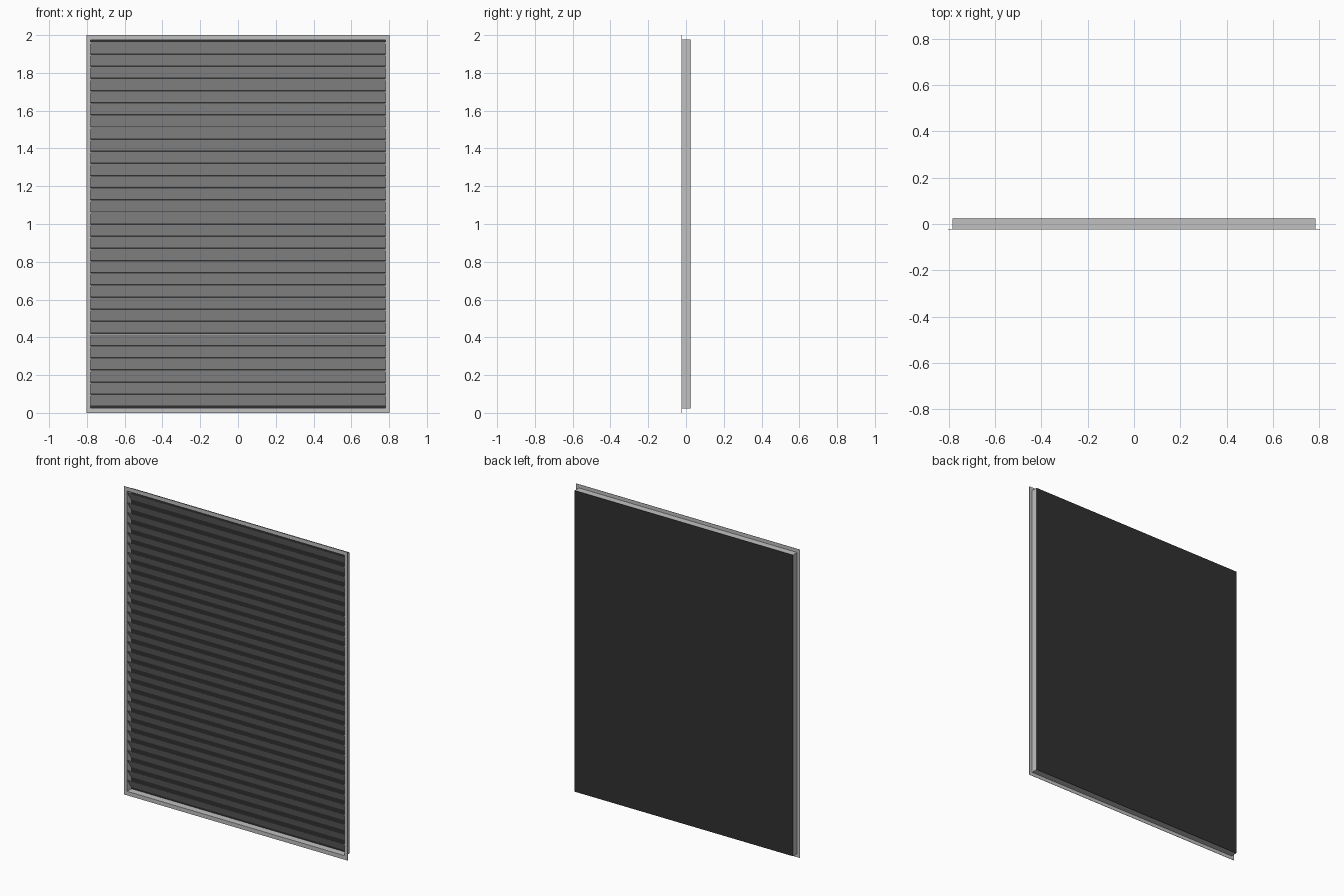
import bpy, bmesh

old = bpy.data.objects.get("Cube")
if old:
    bpy.data.objects.remove(old)


def material(name, rgb):
    m = bpy.data.materials.new(name)
    m.use_nodes = True
    m.diffuse_color = (*rgb, 1)
    m.node_tree.nodes["Principled BSDF"].inputs["Base Color"].default_value = (*rgb, 1)
    return m


metal = material("light grey metal", (0.52, 0.53, 0.52))
dark = material("dark backing", (0.03, 0.03, 0.03))

FRONT, BACK = -0.023, 0.023
W, H = 0.803, 1.0          # half size of the flange
SW, SH = 0.783, 0.977      # half size of the sleeve
WALL = 0.003


def finish(name, bm, mat):
    bmesh.ops.recalc_face_normals(bm, faces=bm.faces)
    mesh = bpy.data.meshes.new(name)
    bm.to_mesh(mesh)
    bm.free()
    mesh.materials.append(mat)
    obj = bpy.data.objects.new(name, mesh)
    bpy.context.collection.objects.link(obj)
    return obj


def ring(name, outer, inner, y0, y1, mat):
    """Rectangular frame between two half sizes and two depths."""
    bm = bmesh.new()
    loops = []
    for (w, h), y in ((outer, y0), (outer, y1), (inner, y1), (inner, y0)):
        loops.append([bm.verts.new((sx * w, y, 1 + sz * h))
                      for sx, sz in ((-1, -1), (1, -1), (1, 1), (-1, 1))])
    for a, b in zip(loops, loops[1:] + loops[:1]):
        for i in range(4):
            j = (i + 1) % 4
            bm.faces.new((a[i], a[j], b[j], b[i]))
    return finish(name, bm, mat)


def bar(name, profile, half, mat):
    """Extrude a closed (y, z) profile along x."""
    bm = bmesh.new()
    ends = [[bm.verts.new((x, y, z)) for y, z in profile] for x in (-half, half)]
    bm.faces.new(ends[0])
    bm.faces.new(ends[1])
    for i in range(len(profile)):
        j = (i + 1) % len(profile)
        bm.faces.new((ends[0][i], ends[0][j], ends[1][j], ends[1][i]))
    return finish(name, bm, mat)


# Thin front flange and the sleeve behind it
inner = (SW - WALL, SH - WALL)
ring("front_flange", (W, H), inner, FRONT, FRONT + 0.002, metal)
ring("sleeve", (SW, SH), inner, FRONT + 0.002, BACK - 0.002, metal)

# Backing sheet
bar("back_panel", [(BACK - 0.002, 1 - SH), (BACK, 1 - SH),
                   (BACK, 1 + SH), (BACK - 0.002, 1 + SH)], SW, dark)

# Louvre slats, top edge leaning to the front
COUNT, PITCH = 30, 0.0643
T = 0.003
first = 1 - PITCH * COUNT / 2
slat = bar("slat", [(FRONT + 0.004, PITCH - 0.005), (FRONT + 0.004, PITCH - 0.005 + T),
                    (BACK - 0.004, 0.003 + T), (BACK - 0.004, 0.003)], SW - WALL, metal)
slat.name = "louvre_slats"
slat.location.z = first
array = slat.modifiers.new("repeat", "ARRAY")
array.count = COUNT
array.use_relative_offset = False
array.use_constant_offset = True
array.constant_offset_displace = (0, 0, PITCH)
